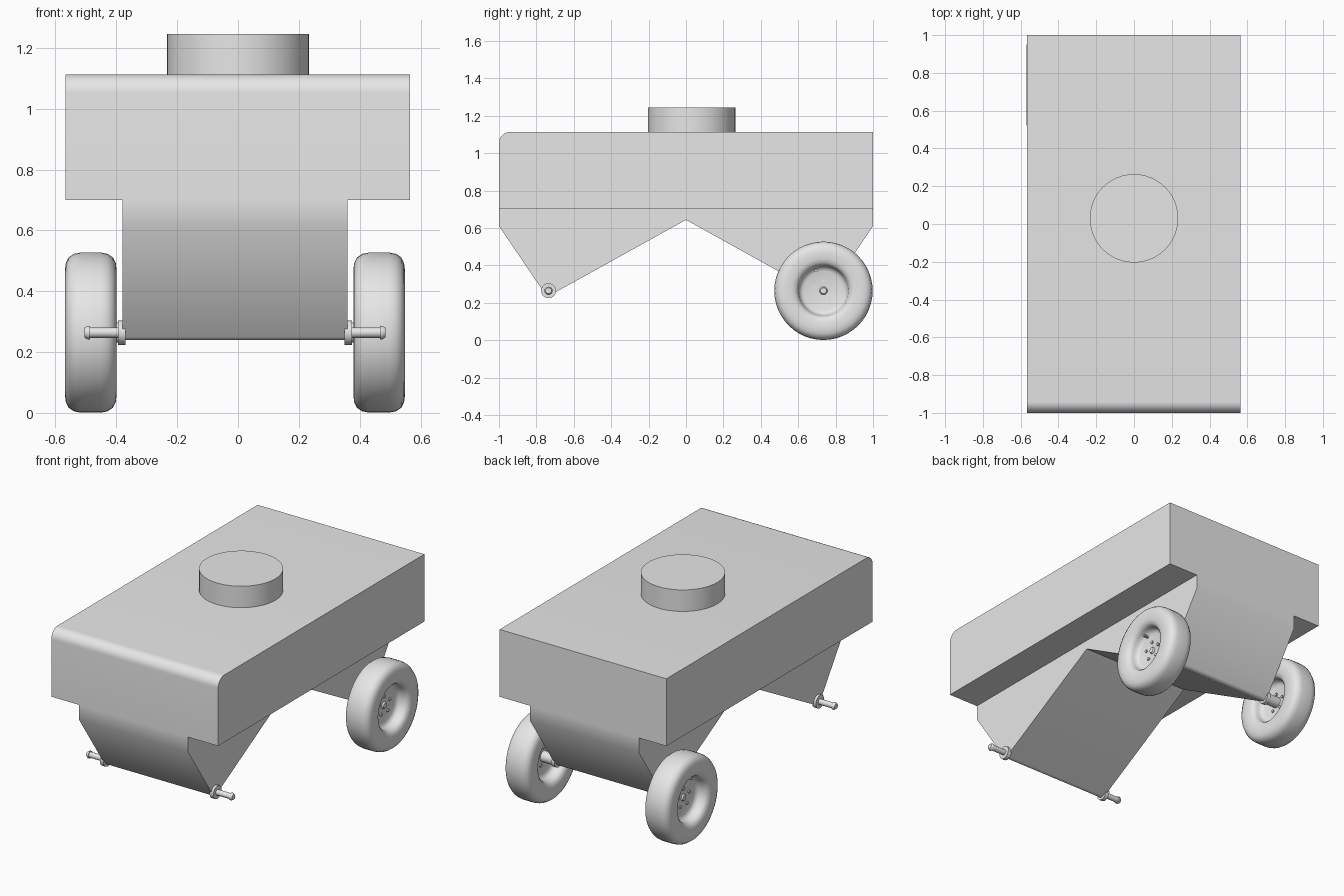
import bpy, bmesh
from math import sin, cos, radians, pi
from mathutils import Matrix, Vector

cube = bpy.data.objects.get("Cube")
if cube:
    bpy.data.objects.remove(cube, do_unlink=True)

# One plain grey for the whole model
grey = bpy.data.materials.new("plain_grey")
grey.use_nodes = True
COLOUR = (0.8, 0.8, 0.8, 1)
grey.diffuse_color = COLOUR
grey.node_tree.nodes["Principled BSDF"].inputs["Base Color"].default_value = COLOUR

MID = -0.01          # centre line of the running gear
AXLE_Y, AXLE_Z = 0.735, 0.264


def finish(name, bm, angle=35):
    bmesh.ops.recalc_face_normals(bm, faces=bm.faces)
    mesh = bpy.data.meshes.new(name)
    bm.to_mesh(mesh)
    bm.free()
    mesh.materials.append(grey)
    ob = bpy.data.objects.new(name, mesh)
    bpy.context.collection.objects.link(ob)
    bpy.ops.object.select_all(action='DESELECT')
    ob.select_set(True)
    bpy.context.view_layer.objects.active = ob
    bpy.ops.object.shade_smooth_by_angle(angle=radians(angle))
    return ob


def arc(cx, cy, r, start, end, steps=8):
    angles = [radians(start + (end - start) * i / steps) for i in range(steps + 1)]
    return [(cx + r * cos(a), cy + r * sin(a)) for a in angles]


def extrude_x(name, profile, x0, x1):
    """Push a y-z outline from x0 to x1."""
    bm = bmesh.new()
    face = bm.faces.new([bm.verts.new((x0, y, z)) for y, z in profile])
    out = bmesh.ops.extrude_face_region(bm, geom=[face])
    moved = [v for v in out["geom"] if isinstance(v, bmesh.types.BMVert)]
    bmesh.ops.translate(bm, verts=moved, vec=(x1 - x0, 0, 0))
    return finish(name, bm)


def lathe_x(name, profile, side, y, z, steps=48):
    """Turn (distance from centre line, radius) points about an axle."""
    bm = bmesh.new()
    pts = [bm.verts.new((MID + side * u, y, z + r)) for u, r in profile]
    edges = [bm.edges.new(pair) for pair in zip(pts, pts[1:])]
    bmesh.ops.spin(bm, geom=pts + edges, cent=(0, y, z), axis=(1, 0, 0),
                   angle=2 * pi, steps=steps)
    bmesh.ops.remove_doubles(bm, verts=bm.verts, dist=0.0001)
    return finish(name, bm)


# Upper body with a rounded front top edge
upper = [(-1, 0.70), (1, 0.70), (1, 1.113)] + arc(-0.94, 1.053, 0.06, 90, 180)
extrude_x("upper_body", upper, -0.567, 0.565)

# Lower body: two wedges that narrow down to the axles
tip = arc(-AXLE_Y, AXLE_Z, 0.025, 214, 298)
front_half = [(-1, 0.70), (-1, 0.61)] + tip
back_half = [(-y, z) for y, z in reversed(front_half)]
extrude_x("lower_body", front_half + [(0, 0.643)] + back_half, MID - 0.37, MID + 0.37)

# Round turret on the roof
bm = bmesh.new()
bmesh.ops.create_cone(bm, cap_ends=True, segments=48, radius1=0.234, radius2=0.234,
                      depth=0.133, matrix=Matrix.Translation((0, 0.03, 1.1785)))
finish("roof_drum", bm)

# Wheel section: dished rim on both sides and a rounded tyre
WHEEL = 0.474
tread = [(0.034, 0.263), (0.055, 0.259), (0.073, 0.247), (0.082, 0.229), (0.085, 0.205)]
lip = [(0.084, 0.17), (0.078, 0.15), (0.066, 0.138), (0.05, 0.133), (0.03, 0.13),
       (0.018, 0.12), (0.012, 0.105), (0.012, 0)]
half = tread + lip
section = [(WHEEL + u, r) for u, r in reversed(half)]
section += [(WHEEL - u, r) for u, r in half]

# Stub axle: flange, shaft and end cap
stub = [(0.36, 0), (0.36, 0.04), (0.385, 0.04), (0.385, 0.017), (0.477, 0.017),
        (0.477, 0.022), (0.485, 0.022), (0.495, 0.016), (0.495, 0)]
hub = [(0.385, 0), (0.385, 0.033), (WHEEL, 0.033), (WHEEL, 0)]

for side, label in ((1, "left"), (-1, "right")):
    for y, end in ((-AXLE_Y, "front"), (AXLE_Y, "back")):
        lathe_x(f"{end}_{label}_stub_axle", stub, side, y, AXLE_Z, 20)
    lathe_x(f"back_{label}_wheel", section, side, AXLE_Y, AXLE_Z)
    lathe_x(f"back_{label}_hub", hub, side, AXLE_Y, AXLE_Z, 24)
    # Ring of wheel bolts and the tyre valve
    bolt = [(WHEEL - 0.02, 0), (WHEEL - 0.02, 0.009), (WHEEL + 0.02, 0.009), (WHEEL + 0.02, 0)]
    for i in range(5):
        a = 2 * pi * i / 5 + pi / 2
        lathe_x(f"{label}_wheel_bolt", bolt, side,
                AXLE_Y + 0.055 * cos(a), AXLE_Z + 0.055 * sin(a), 10)
    valve = [(WHEEL, 0), (WHEEL, 0.008), (WHEEL + 0.045, 0.008), (WHEEL + 0.045, 0)]
    lathe_x(f"{label}_tyre_valve", valve, side, AXLE_Y - 0.04, AXLE_Z + 0.108, 10)
